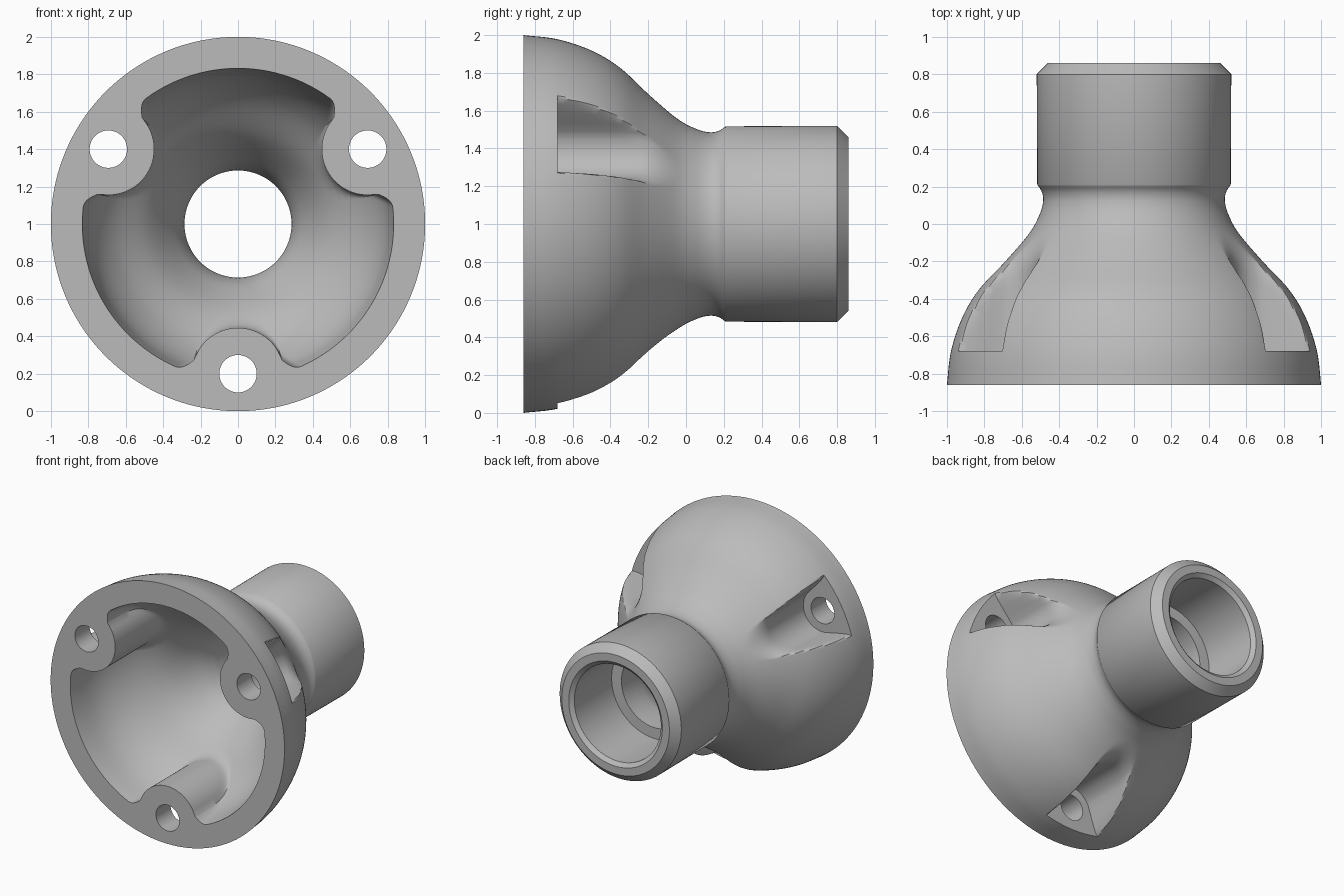
import bpy, bmesh
from math import sin, cos, asin, sqrt, radians, degrees
from mathutils import Matrix, Vector

if "Cube" in bpy.data.objects:
    bpy.data.objects.remove(bpy.data.objects["Cube"])

LUG = 0.8          # distance of the bolt axes from the main axis
FLOOR = -0.68      # flat seat under each bolt head
FRONT = -0.86


def spline(points, steps=6):
    """Smooth curve through (y, radius) points."""
    pts = [Vector(p) for p in points]
    pts = [2 * pts[0] - pts[1]] + pts + [2 * pts[-1] - pts[-2]]
    out = []
    for a, b, c, d in zip(pts, pts[1:], pts[2:], pts[3:]):
        for i in range(steps):
            t = i / steps
            out.append(0.5 * (2 * b + (c - a) * t + (2 * a - 5 * b + 4 * c - d) * t ** 2
                              + (3 * b - a - 3 * c + d) * t ** 3))
    return out + [pts[-2]]


def soft_min(a, b, k):
    h = max(k - abs(a - b), 0) / k
    return min(a, b) - h * h * k / 4


def column(phi, radius, slope):
    """Near side of a round column on the bolt axis, flaring out past its tangent."""
    edge = degrees(asin(radius / LUG))
    if phi < edge:
        p = radians(phi)
        return LUG * cos(p) - sqrt(max(radius ** 2 - (LUG * sin(p)) ** 2, 0))
    return sqrt(LUG ** 2 - radius ** 2) + slope * (phi - edge)


def plain(r, phi):
    return r


def pocket(r, phi):
    return soft_min(r, column(phi, 0.165, 0.14), 0.09)


def boss(r, phi):
    return soft_min(r, column(phi, 0.245, 0.02), 0.05)


# Profiles from front to back
outer = spline([(FRONT, 1.0), (FLOOR, 0.978), (-0.5, 0.918), (-0.35, 0.828), (-0.2, 0.688),
                (-0.05, 0.56), (0.05, 0.505), (0.12, 0.486), (0.17, 0.492), (0.21, 0.517)])
inner = spline([(FRONT, 0.832), (-0.6, 0.785), (-0.4, 0.675), (-0.2, 0.48),
                (0, 0.35), (0.12, 0.3), (0.22, 0.286)])
rim = [(0.8, 0.52), (0.86, 0.46), (0.86, 0.4), (0.835, 0.37), (0.38, 0.37), (0.38, 0.286)]

# Rings in order: outside, back rim and socket, then the cavity back to the front
rings = [(y, r, plain) for y, r in outer if y < FLOOR + 1e-4]
rings += [(y, r, pocket) for y, r in outer if y > FLOOR - 1e-4]
rings += [(y, r, plain) for y, r in rim]
rings += [(y, r, boss) for y, r in reversed(inner)]

# Angles within one third, finer near the pocket and boss flanks
half = [i * 2 for i in range(5)] + [10 + i * 0.5 for i in range(28)] + [24 + i * 2 for i in range(18)]
third = [-60] + [-a for a in reversed(half) if a] + half
angles = [(centre + a, abs(a)) for centre in (30, 150, 270) for a in third]

bm = bmesh.new()
rows = []
for y, r, shape in rings:
    row = []
    for theta, phi in angles:
        d, t = shape(r, phi), radians(theta)
        row.append(bm.verts.new((d * cos(t), y, 1 + d * sin(t))))
    rows.append(row)
count = len(angles)
for a, b in zip(rows, rows[1:] + rows[:1]):
    for i in range(count):
        j = (i + 1) % count
        bm.faces.new((a[i], a[j], b[j], b[i]))
bmesh.ops.remove_doubles(bm, verts=bm.verts, dist=1e-4)
bmesh.ops.recalc_face_normals(bm, faces=bm.faces)
mesh = bpy.data.meshes.new("flanged_bell_housing")
bm.to_mesh(mesh)
bm.free()
housing = bpy.data.objects.new("flanged_bell_housing", mesh)
bpy.context.collection.objects.link(housing)

# Grey finish
grey = bpy.data.materials.new("plain_grey")
grey.use_nodes = True
colour = (0.5, 0.5, 0.5, 1)
grey.diffuse_color = colour
grey.node_tree.nodes["Principled BSDF"].inputs["Base Color"].default_value = colour
mesh.materials.append(grey)

# Bolt holes through the three lugs
bm = bmesh.new()
for centre in (30, 150, 270):
    t = radians(centre)
    place = Matrix.Translation((LUG * cos(t), -0.8, 1 + LUG * sin(t)))
    bmesh.ops.create_cone(bm, cap_ends=True, segments=48, radius1=0.1, radius2=0.1, depth=0.34,
                          matrix=place @ Matrix.Rotation(radians(90), 4, "X"))
cut_mesh = bpy.data.meshes.new("bolt_hole_cutter")
bm.to_mesh(cut_mesh)
bm.free()
cut_mesh.materials.append(grey)
cutter = bpy.data.objects.new("bolt_hole_cutter", cut_mesh)
bpy.context.collection.objects.link(cutter)
cutter.hide_render = True

bpy.ops.object.select_all(action="DESELECT")
housing.select_set(True)
bpy.context.view_layer.objects.active = housing
holes = housing.modifiers.new("bolt_holes", "BOOLEAN")
holes.operation = "DIFFERENCE"
holes.solver = "EXACT"
holes.object = cutter
bpy.ops.object.modifier_apply(modifier=holes.name)
bpy.data.objects.remove(cutter)
bpy.ops.object.shade_smooth_by_angle(angle=radians(35))
